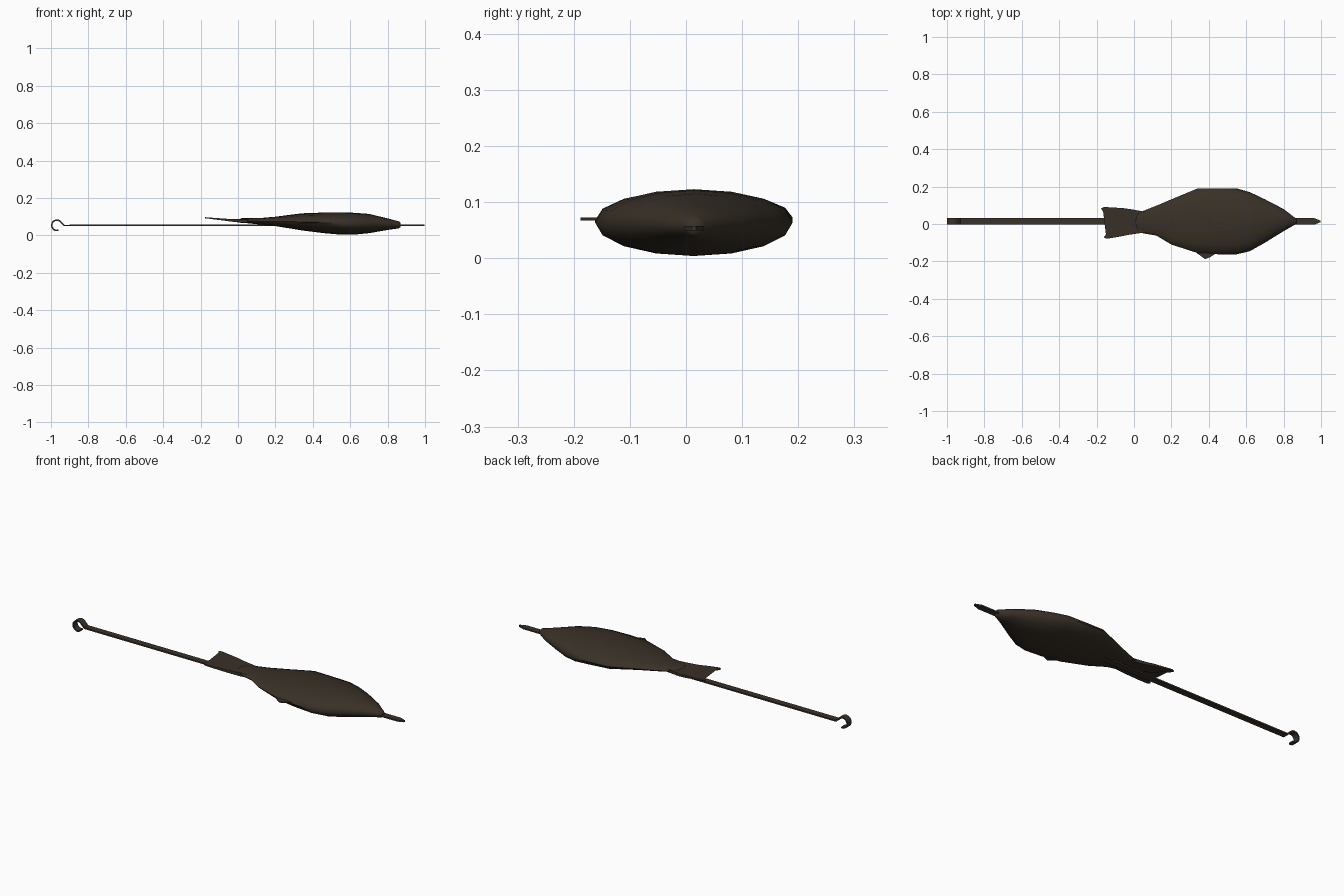
import bpy, bmesh, math

if "Cube" in bpy.data.objects:
    bpy.data.objects.remove(bpy.data.objects["Cube"])

def material(name, rgb):
    m = bpy.data.materials.new(name)
    m.diffuse_color = (*rgb, 1)
    m.use_nodes = True
    m.node_tree.nodes["Principled BSDF"].inputs["Base Color"].default_value = m.diffuse_color
    return m

FISH = material("charred brown", (0.040, 0.030, 0.020))
SPIT = material("dark wood brown", (0.042, 0.032, 0.024))

def make(name, bm, mat, angle=40):
    bmesh.ops.recalc_face_normals(bm, faces=bm.faces)
    me = bpy.data.meshes.new(name)
    bm.to_mesh(me)
    bm.free()
    ob = bpy.data.objects.new(name, me)
    bpy.context.collection.objects.link(ob)
    me.materials.append(mat)
    bpy.ops.object.select_all(action='DESELECT')
    ob.select_set(True)
    bpy.context.view_layer.objects.active = ob
    bpy.ops.object.shade_smooth_by_angle(angle=math.radians(angle))
    return ob

def loft(name, rings, mat, angle=40):
    bm = bmesh.new()
    loops = [[bm.verts.new(p) for p in r] for r in rings]
    n = len(loops[0])
    for a, b in zip(loops, loops[1:]):
        for i in range(n):
            bm.faces.new((a[i], a[(i + 1) % n], b[(i + 1) % n], b[i]))
    bm.faces.new(loops[0])
    bm.faces.new(loops[-1])
    return make(name, bm, mat, angle)

# Fish body: x, y low, y high, z low, z high
body = [(0.005, -0.005, 0.025, 0.070, 0.085), (0.02, -0.035, 0.06, 0.066, 0.092),
        (0.05, -0.050, 0.070, 0.065, 0.092), (0.12, -0.062, 0.098, 0.058, 0.093),
        (0.20, -0.110, 0.132, 0.050, 0.100), (0.34, -0.155, 0.190, 0.027, 0.118),
        (0.45, -0.162, 0.190, 0.013, 0.122), (0.55, -0.162, 0.190, 0.004, 0.123),
        (0.62, -0.145, 0.170, 0.004, 0.121), (0.70, -0.100, 0.132, 0.012, 0.115),
        (0.80, -0.038, 0.080, 0.029, 0.091), (0.86, -0.004, 0.034, 0.038, 0.075),
        (0.87, 0.002, 0.026, 0.045, 0.066)]
rings = []
for x, y0, y1, z0, z1 in body:
    rings.append([(x, (y0 + y1) / 2 + (y1 - y0) / 2 * math.cos(k * math.pi / 8),
                   (z0 + z1) / 2 + (z1 - z0) / 2 * math.sin(k * math.pi / 8))
                  for k in range(16)])
loft("fish_body", rings, FISH, 60)

# Thin fins cut from outlines; height follows a rule in x
def fin(name, outline, height, thick):
    bm = bmesh.new()
    top = [bm.verts.new((x, y, height(x) + thick(x))) for x, y in outline]
    bot = [bm.verts.new((x, y, height(x) - thick(x))) for x, y in outline]
    bm.faces.new(top)
    bm.faces.new(bot[::-1])
    n = len(top)
    for i in range(n):
        bm.faces.new((top[i], bot[i], bot[(i + 1) % n], top[(i + 1) % n]))
    bmesh.ops.triangulate(bm, faces=[f for f in bm.faces if len(f.verts) > 4])
    return make(name, bm, FISH)

tail = [(0.10, 0.06), (0.05, 0.067), (-0.01, 0.078), (-0.06, 0.085), (-0.16, 0.091),
        (-0.177, 0.083), (-0.165, 0.066), (-0.125, 0.050), (-0.11, 0.030), (-0.05, 0.010),
        (-0.05, -0.022), (-0.11, -0.040), (-0.15, -0.056), (-0.162, -0.072),
        (-0.145, -0.079), (-0.09, -0.070), (-0.03, -0.058), (0.04, -0.048), (0.10, -0.04)]
fin("tail_fin", tail, lambda x: 0.077 - 0.1 * min(x, 0.0),
    lambda x: 0.003 + 0.03 * max(0, min(x + 0.16, 0.2)))
fin("side_fin", [(0.30, -0.13), (0.36, -0.173), (0.38, -0.188), (0.41, -0.176),
                 (0.44, -0.155), (0.44, -0.13)], lambda x: 0.070, lambda x: 0.003)

# Flat spit: curled hook at one end, straight shaft, pointed tip
Z, YC, HW, T = 0.053, 0.014, 0.017, 0.004
path = []
for k in range(13):
    a = math.radians(285 - k * 21)
    path.append((-0.968 + 0.028 * math.cos(a), Z + 0.001 + 0.028 * math.sin(a)))
path += [(-0.928, Z), (-0.90, Z), (0.965, Z), (0.998, Z)]
rings = []
for i, (x, z) in enumerate(path):
    xa, za = path[max(i - 1, 0)]
    xb, zb = path[min(i + 1, len(path) - 1)]
    d = math.hypot(xb - xa, zb - za)
    nx, nz = -(zb - za) / d * T, (xb - xa) / d * T
    w = HW if i < len(path) - 1 else 0.004
    rings.append([(x + nx, YC - w, z + nz), (x + nx, YC + w, z + nz),
                  (x - nx, YC + w, z - nz), (x - nx, YC - w, z - nz)])
loft("spit", rings, SPIT)
